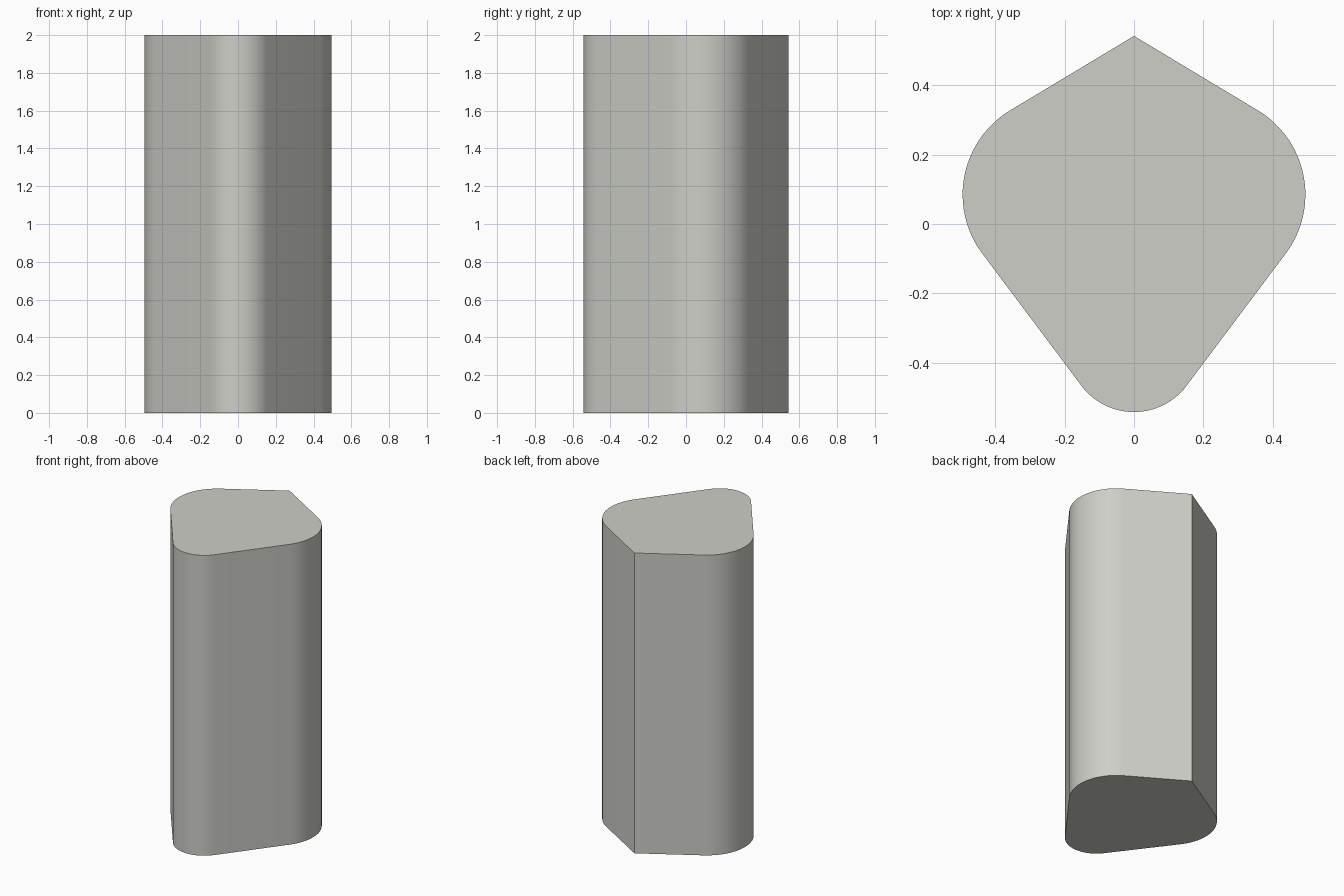
import bpy, bmesh, math

if "Cube" in bpy.data.objects:
    bpy.data.objects.remove(bpy.data.objects["Cube"])

HEIGHT = 2.0
APEX_Y = 0.543


def arc(cx, cy, r, a0, a1, n):
    """Points along an arc, angles in degrees."""
    angles = [math.radians(a0 + (a1 - a0) * i / n) for i in range(n + 1)]
    return [(cx + r * math.cos(a), cy + r * math.sin(a)) for a in angles]


# Right half of the outline: front nose arc, then shoulder arc, up to the sharp back edge
right = arc(0, -0.353, 0.19, -90, -36.87, 14) + arc(0.211, 0.085, 0.284, -36.87, 59, 24)
left = [(-x, y) for x, y in reversed(right[1:])]
outline = right + [(0, APEX_Y)] + left

# Extrude the outline into a solid prism
bm = bmesh.new()
base = bm.faces.new([bm.verts.new((x, y, 0)) for x, y in outline])
top = bmesh.ops.extrude_face_region(bm, geom=[base], use_keep_orig=True)
bmesh.ops.translate(bm, vec=(0, 0, HEIGHT),
                    verts=[v for v in top["geom"] if isinstance(v, bmesh.types.BMVert)])
bmesh.ops.recalc_face_normals(bm, faces=bm.faces)
mesh = bpy.data.meshes.new("rounded_prism")
bm.to_mesh(mesh)
bm.free()

prism = bpy.data.objects.new("rounded_prism", mesh)
bpy.context.collection.objects.link(prism)

# Warm light grey
grey = bpy.data.materials.new("light_grey")
grey.diffuse_color = (0.61, 0.62, 0.57, 1)
grey.use_nodes = True
grey.node_tree.nodes["Principled BSDF"].inputs["Base Color"].default_value = grey.diffuse_color
mesh.materials.append(grey)

# Smooth curved walls, sharp rims and back edge
bpy.context.view_layer.objects.active = prism
prism.select_set(True)
bpy.ops.object.shade_smooth_by_angle(angle=math.radians(30))
